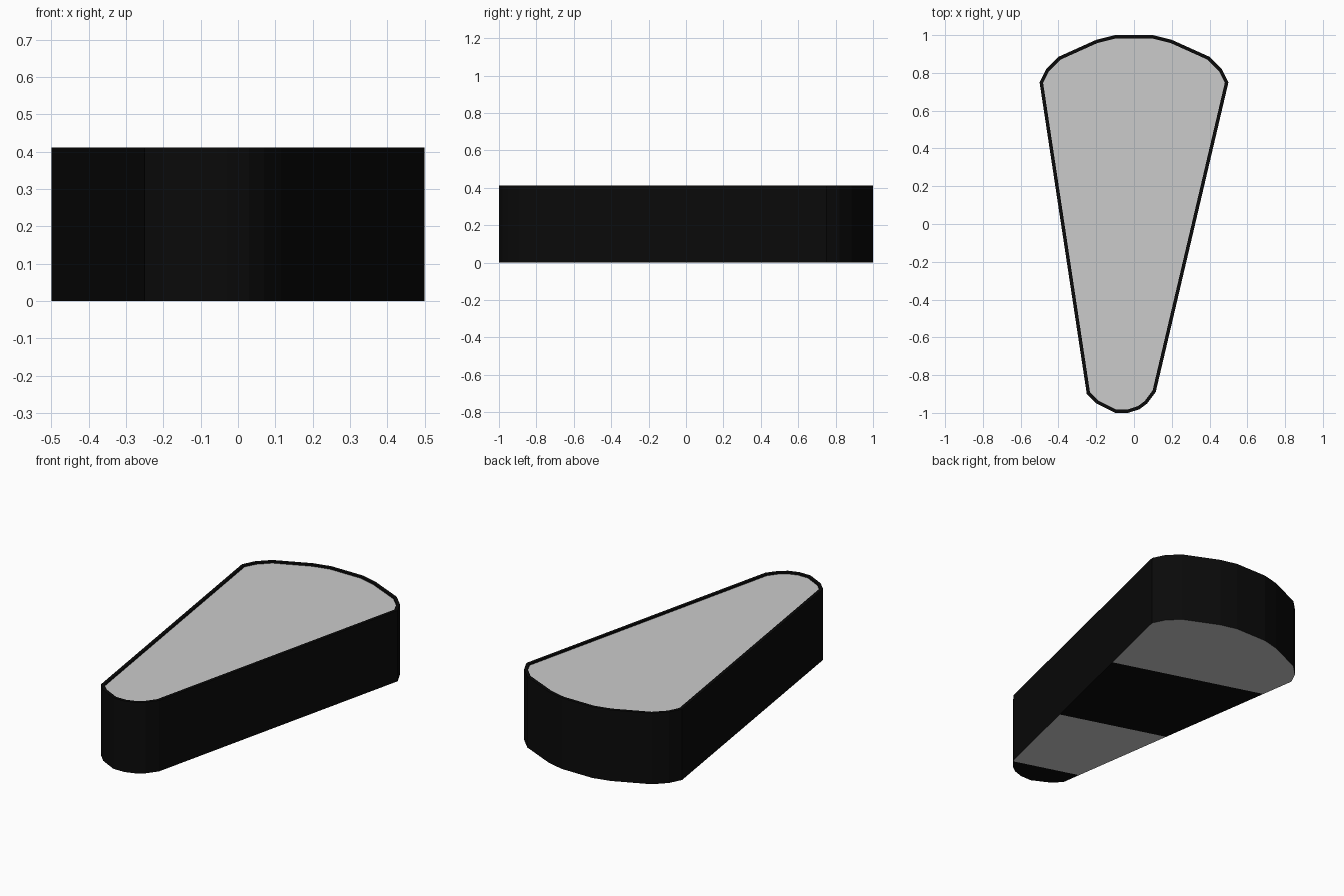
import bpy, bmesh
from mathutils import Vector

if "Cube" in bpy.data.objects:
    bpy.data.objects.remove(bpy.data.objects["Cube"])

def material(name, c):
    m = bpy.data.materials.new(name)
    m.diffuse_color = (*c, 1)
    m.use_nodes = True
    m.node_tree.nodes["Principled BSDF"].inputs["Base Color"].default_value = m.diffuse_color
    return m

black = material("black", (0.003, 0.003, 0.003))
grey = material("light grey", (0.6, 0.6, 0.6))

HEIGHT, LIP, RIM = 0.412, 0.01, 0.018

# Tapered outline, counter-clockwise from the narrow front end
outline = [(-0.25, -0.9), (-0.2, -0.95), (-0.1, -1.0), (-0.03, -1.0), (0.03, -0.98),
           (0.07, -0.95), (0.115, -0.89), (0.5, 0.75), (0.465, 0.82), (0.4, 0.885),
           (0.2, 0.975), (0.1, 1.0), (-0.1, 1.0), (-0.2, 0.975), (-0.4, 0.885),
           (-0.465, 0.82), (-0.5, 0.75)]

# Body: extruded outline with an inset, slightly sunken grey top panel
bm = bmesh.new()
base = bm.faces.new([bm.verts.new((x, y, 0)) for x, y in outline])
ext = bmesh.ops.extrude_face_region(bm, geom=[base], use_keep_orig=True)
top_verts = [g for g in ext["geom"] if isinstance(g, bmesh.types.BMVert)]
bmesh.ops.translate(bm, verts=top_verts, vec=(0, 0, HEIGHT))
bmesh.ops.recalc_face_normals(bm, faces=bm.faces)
top = max(bm.faces, key=lambda f: f.calc_center_median().z)
bmesh.ops.inset_individual(bm, faces=[top], thickness=RIM, use_even_offset=True)
ext = bmesh.ops.extrude_discrete_faces(bm, faces=[top])
panel = ext["faces"][0]
# rebuild the lip's inner wall between the rim and the sunken panel
upper = [v.co.copy() for v in panel.verts]
for v in panel.verts:
    v.co.z -= LIP
lower = list(panel.verts)
ring = [bm.verts.new(c) for c in upper]
for i in range(len(ring)):
    j = (i + 1) % len(ring)
    bm.faces.new((lower[j], lower[i], ring[i], ring[j]))
bmesh.ops.remove_doubles(bm, verts=bm.verts, dist=1e-5)

# Underside: cut into slanted bands of alternating colour
normal = Vector((0.31, 1, 0))
cuts = (0.40, -0.27, -0.87)
for c in cuts:
    under = [f for f in bm.faces if f.calc_center_median().z < 1e-4]
    geom = under + list({e for f in under for e in f.edges}) + list({v for f in under for v in f.verts})
    bmesh.ops.bisect_plane(bm, geom=geom, plane_co=(0, c, 0), plane_no=normal)
bmesh.ops.recalc_face_normals(bm, faces=bm.faces)

# Colours by height: grey panel, banded underside, black everywhere else
for f in bm.faces:
    p = f.calc_center_median()
    f.material_index = 0
    if abs(p.z - (HEIGHT - LIP)) < 1e-4:
        f.material_index = 1
    elif p.z < 1e-4:
        f.material_index = 1 - sum(normal.dot(p) < c for c in cuts) % 2

mesh = bpy.data.meshes.new("tapered_block")
bm.to_mesh(mesh)
bm.free()
mesh.materials.append(black)
mesh.materials.append(grey)
obj = bpy.data.objects.new("tapered_block", mesh)
bpy.context.collection.objects.link(obj)
